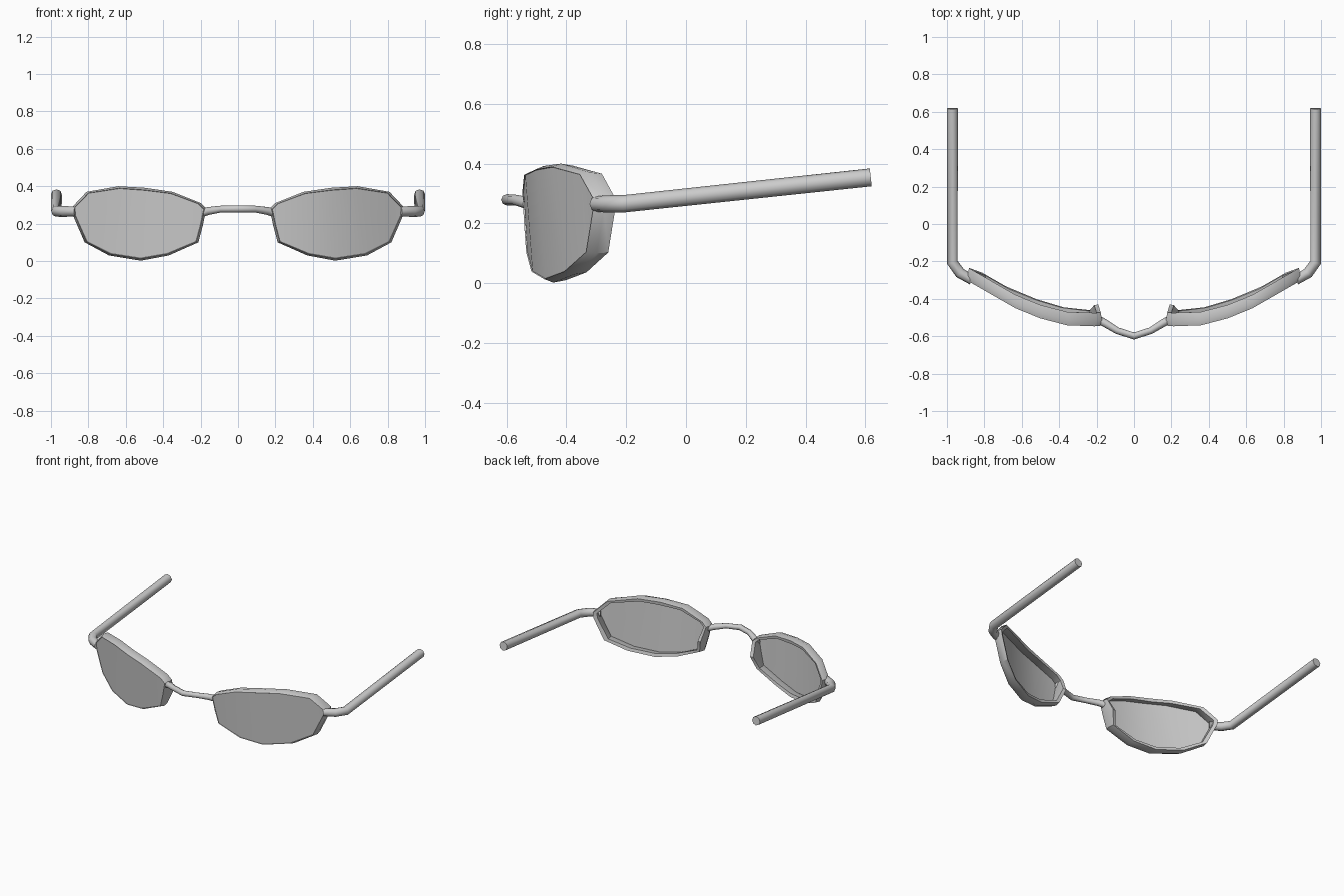
import bpy, bmesh
from math import radians
from mathutils import Vector

if "Cube" in bpy.data.objects:
    bpy.data.objects.remove(bpy.data.objects["Cube"])

# Lens outline of the right side (x, z): upper and lower points paired in columns
TOP = [(.17, .28), (.20, .31), (.35, .37), (.50, .392), (.64, .40), (.81, .37), (.89, .285)]
LOW = [(.188, .19), (.212, .10), (.37, .03), (.52, .002), (.69, .03), (.82, .10), (.885, .25)]
# Wrap-around curve of the front (x, y)
WRAP = [(.10, -.545), (.20, -.547), (.35, -.54), (.50, -.50), (.67, -.43), (.81, -.345), (.95, -.275)]
N = len(TOP)
OUTLINE = TOP + LOW[::-1]
CENTRE = (.53, .21)


def wrap_y(x, z):
    for (x0, y0), (x1, y1) in zip(WRAP, WRAP[1:]):
        if x <= x1:
            return y0 + (y1 - y0) * (x - x0) / (x1 - x0) - .06 * (z - .3)
    return WRAP[-1][1]


def point(p, inset, depth):
    """Outline point moved inward by inset and back by depth."""
    d = Vector((CENTRE[0] - p[0], CENTRE[1] - p[1])).normalized() * inset
    x, z = p[0] + d.x, p[1] + d.y
    return Vector((x, wrap_y(x, z) + depth, z))


def finish(obj, angle=40):
    bpy.ops.object.select_all(action='DESELECT')
    obj.select_set(True)
    bpy.context.view_layer.objects.active = obj
    bpy.ops.object.shade_smooth_by_angle(angle=radians(angle))


def mesh_object(name, bm):
    bmesh.ops.recalc_face_normals(bm, faces=bm.faces)
    me = bpy.data.meshes.new(name)
    bm.to_mesh(me)
    bm.free()
    obj = bpy.data.objects.new(name, me)
    bpy.context.collection.objects.link(obj)
    finish(obj)
    return obj


def mirror(obj):
    obj.modifiers.new("mirror", 'MIRROR').use_clip = False


def tube(name, path, mirrored=False):
    """Round bar through (x, y, z, radius) points, eight sides, capped."""
    cu = bpy.data.curves.new(name, 'CURVE')
    cu.dimensions = '3D'
    cu.bevel_depth = 1
    cu.bevel_resolution = 2
    cu.use_fill_caps = True
    sp = cu.splines.new('POLY')
    sp.points.add(len(path) - 1)
    for p, (x, y, z, r) in zip(sp.points, path):
        p.co = (x, y, z, 1)
        p.radius = r
    obj = bpy.data.objects.new(name, cu)
    bpy.context.collection.objects.link(obj)
    bpy.ops.object.select_all(action='DESELECT')
    obj.select_set(True)
    bpy.context.view_layer.objects.active = obj
    bpy.ops.object.convert(target='MESH')
    obj = bpy.context.view_layer.objects.active
    obj.name = name
    finish(obj, 50)
    if mirrored:
        mirror(obj)


# Lenses: thin curved sheet in vertical strips
bm = bmesh.new()
up = [bm.verts.new(point(p, .012, .004)) for p in TOP]
dn = [bm.verts.new(point(p, .012, .004)) for p in LOW]
for i in range(N - 1):
    bm.faces.new((up[i], up[i + 1], dn[i + 1], dn[i]))
mirror(mesh_object("lenses", bm))

# Rims: closed profile (inset, depth) swept round the outline, with nose pad peak
PROFILE = [(.012, 0), (0, .03), (.008, .072), (.03, .068), (.018, .012)]
PAD = len(OUTLINE) - 1
bm = bmesh.new()
rings = []
for k, p in enumerate(OUTLINE):
    ring = []
    for inset, depth in PROFILE:
        co = point(p, inset, depth)
        if k == PAD and depth > .05:
            co += Vector((-.005, .038, 0))
        ring.append(bm.verts.new(co))
    rings.append(ring)
M = len(PROFILE)
for a, b in zip(rings, rings[1:] + rings[:1]):
    for j in range(M):
        bm.faces.new((a[j], a[(j + 1) % M], b[(j + 1) % M], b[j]))
mirror(mesh_object("rims", bm))

# Bridge over the nose
half = [(.19, -.512, .258, .022), (.155, -.53, .268, .021), (.09, -.57, .278, .018)]
tube("bridge", half + [(0, -.599, .279, .019)] + [(-x, y, z, r) for x, y, z, r in half[::-1]])

# Temples with hinge elbow
tube("temples", [(.865, -.30, .265, .026), (.93, -.262, .265, .029),
                 (.971, -.205, .266, .029), (.971, .618, .354, .030)], True)
